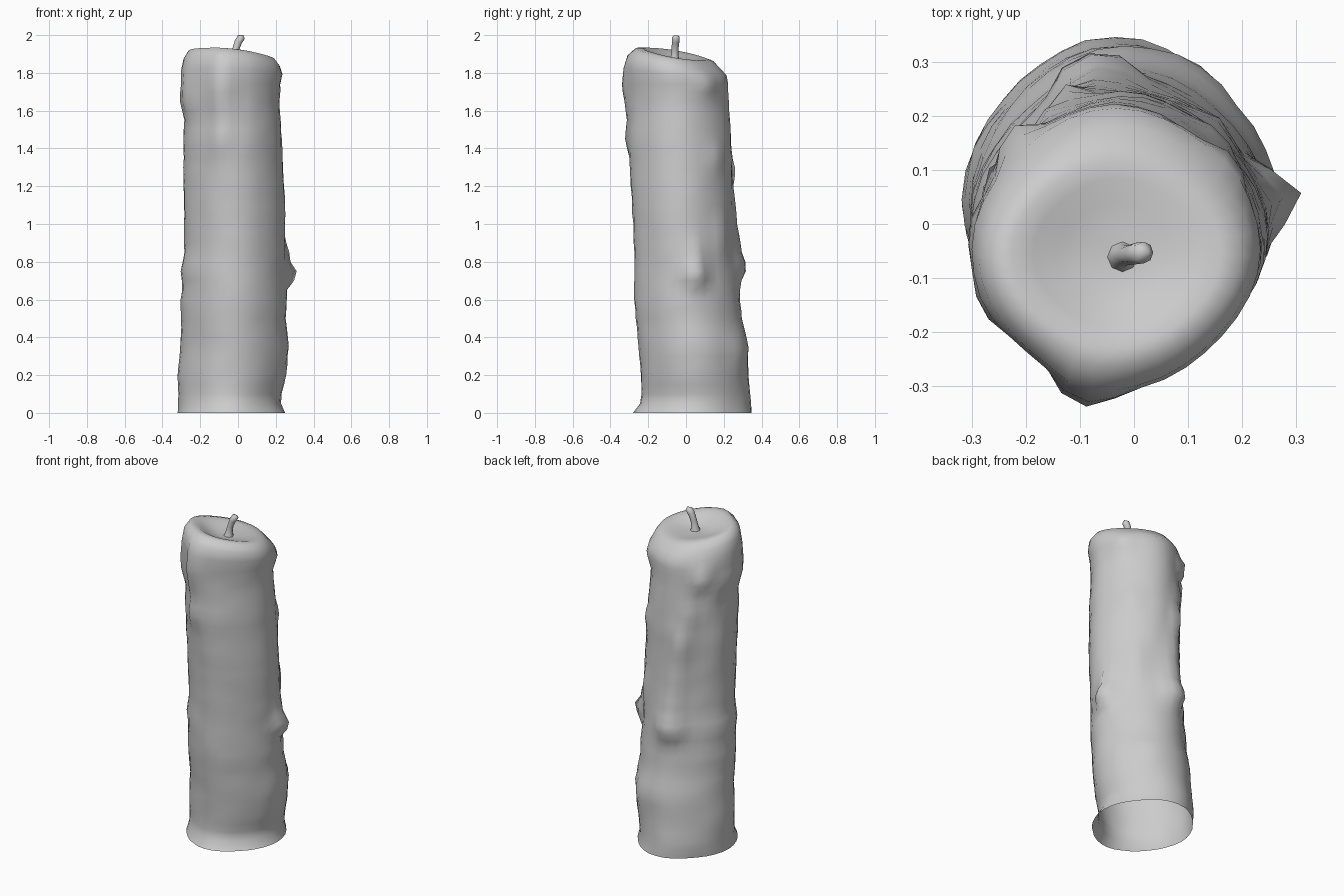
import bpy, bmesh, math, random

if "Cube" in bpy.data.objects:
    bpy.data.objects.remove(bpy.data.objects["Cube"])

random.seed(4)
SEG = 36

wax_grey = bpy.data.materials.new("wax grey")
wax_grey.diffuse_color = (0.6, 0.6, 0.6, 1)
wax_grey.use_nodes = True
wax_grey.node_tree.nodes["Principled BSDF"].inputs["Base Color"].default_value = wax_grey.diffuse_color

# Leaning body: z, then left, right, front and back extents
BODY = [
    (0.00, -.318, .25, -.28, .348), (0.06, -.315, .222, -.235, .345), (0.20, -.318, .255, -.24, .33),
    (0.35, -.305, .268, -.25, .33), (0.50, -.30, .253, -.265, .295), (0.58, -.305, .258, -.272, .288),
    (0.66, -.295, .25, -.275, .28), (0.75, -.303, .25, -.275, .272), (0.85, -.285, .25, -.275, .26),
    (1.00, -.285, .25, -.28, .25), (1.20, -.288, .245, -.292, .245), (1.35, -.288, .235, -.30, .245),
    (1.44, -.29, .232, -.308, .24), (1.54, -.283, .225, -.30, .232), (1.64, -.295, .218, -.30, .225),
    (1.74, -.298, .225, -.305, .222),
]
# Wax drips: angle, z, angular width, height, bulge
DRIPS = [
    (100, .77, 17, .075, .048), (102, .90, 15, .11, .032), (106, 1.08, 11, .12, .025),
    (112, 1.28, 9, .10, .038), (120, 1.48, 9, .08, .022), (133, 1.68, 10, .06, .045),
    (150, 1.56, 9, .10, .025), (160, 1.30, 9, .12, .012), (10, .73, 11, .06, .068),
    (12, .84, 8, .07, .025), (258, 1.72, 13, .16, .04), (255, 1.45, 10, .09, .022),
    (205, 1.68, 14, .12, .02), (60, .30, 14, .10, .012), (35, 1.74, 14, .06, .025),
    (45, 1.36, 12, .07, .018), (50, .95, 10, .12, .018), (175, 1.66, 12, .07, .015),
]


def bulge(angle, z):
    total = 0
    for a, dz, wa, wz, amp in DRIPS:
        da = (math.degrees(angle) - a + 180) % 360 - 180
        total += amp * math.exp(-abs(da / wa) ** 3 - ((z - dz) / wz) ** 2)
    return total


def squeeze(angle):
    # Slightly pinched diagonals, as the wax is not quite round
    return 1 - .045 * math.sin(2 * angle) ** 2


def sample(z):
    for lo, hi in zip(BODY, BODY[1:]):
        if z <= hi[0]:
            t = (z - lo[0]) / (hi[0] - lo[0])
            return [a + (b - a) * t for a, b in zip(lo[1:], hi[1:])]
    return BODY[-1][1:]


def finish(name, bm):
    mesh = bpy.data.meshes.new(name)
    bm.to_mesh(mesh)
    bm.free()
    mesh.materials.append(wax_grey)
    for p in mesh.polygons:
        p.use_smooth = True
    obj = bpy.data.objects.new(name, mesh)
    bpy.context.collection.objects.link(obj)
    return obj


def bridge(bm, rings):
    for low, high in zip(rings, rings[1:]):
        n = len(low)
        for i in range(n):
            j = (i + 1) % n
            bm.faces.new((low[i], low[j], high[j], high[i]))


# Candle wall, open underneath
bm = bmesh.new()
rings = []
levels = sorted({round(i * .05, 2) for i in range(35)} | {1.74})
for z in levels:
    xl, xr, yf, yb = sample(z)
    ring = []
    for i in range(SEG):
        a = math.tau * i / SEG
        push = bulge(a, z) + random.uniform(-.002, .002)
        s = squeeze(a)
        x = (xl + xr) / 2 + ((xr - xl) / 2 * s + push) * math.cos(a)
        y = (yf + yb) / 2 + ((yb - yf) / 2 * s + push) * math.sin(a)
        ring.append(bm.verts.new((x, y, z)))
    rings.append(ring)

# Tilted shoulder, rim and melted dish: x radius, y radius, centre y, z, tilt share
TOP = [
    (.268, .262, -.047, 1.805, .4), (.255, .243, -.06, 1.855, .8), (.23, .205, -.057, 1.893, 1),
    (.195, .172, -.055, 1.9, 1), (.155, .14, -.055, 1.89, .8), (.105, .095, -.055, 1.875, .5),
    (.055, .05, -.055, 1.866, .2),
]
for rx, ry, cy, z, tilt in TOP:
    ring = []
    for i in range(SEG):
        a = math.tau * i / SEG
        push = bulge(a, z) * (.9 if z < 1.82 else .6 if rx > .2 else 0)
        s = squeeze(a)
        x = -.033 + (rx * s + push) * math.cos(a)
        y = cy + (ry * s + push) * math.sin(a)
        ring.append(bm.verts.new((x, y, z - tilt * (.17 * (y + .06) + .1 * (x + .03)))))
    rings.append(ring)
bridge(bm, rings)
centre = bm.verts.new((-.02, -.055, 1.866))
for i in range(SEG):
    bm.faces.new((rings[-1][i], rings[-1][(i + 1) % SEG], centre))
finish("candle_body", bm)

# Bent wick with a flared foot
bm = bmesh.new()
WICK = [(-.022, -.062, 1.855, .032), (-.02, -.06, 1.885, .021), (-.012, -.058, 1.925, .018),
        (.002, -.055, 1.965, .02), (.018, -.053, 1.99, .02)]
rings = []
for k, (x, y, z, r) in enumerate(WICK):
    lean = .12 * k
    rings.append([bm.verts.new((x + r * math.cos(a) * math.cos(lean), y + r * math.sin(a),
                                z - r * math.cos(a) * math.sin(lean)))
                  for a in (math.tau * i / 8 for i in range(8))])
bridge(bm, rings)
tip = bm.verts.new((.028, -.052, 2.0))
for i in range(8):
    bm.faces.new((rings[-1][i], rings[-1][(i + 1) % 8], tip))
finish("wick", bm)
